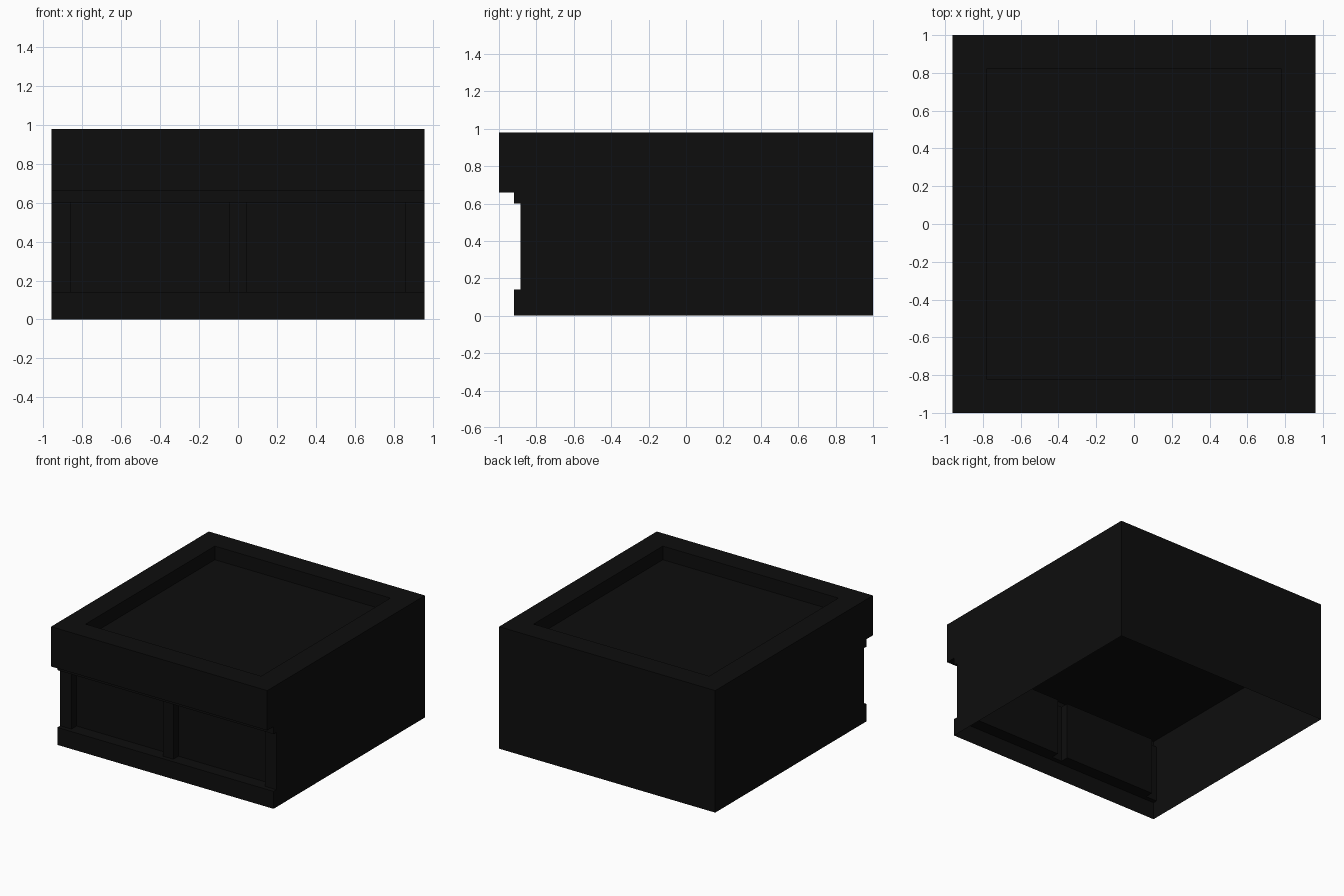
import bpy, bmesh

if "Cube" in bpy.data.objects:
    bpy.data.objects.remove(bpy.data.objects["Cube"])

charcoal = bpy.data.materials.new("charcoal")
charcoal.diffuse_color = (0.0043, 0.0043, 0.0043, 1)
charcoal.use_nodes = True
charcoal.node_tree.nodes["Principled BSDF"].inputs["Base Color"].default_value = charcoal.diffuse_color

W = 0.96                          # half width
SILL, HEAD, SOFFIT = 0.14, 0.60, 0.66
LIP, PIER, GLASS = -0.92, -0.885, -0.82


def finish(name, bm):
    bmesh.ops.remove_doubles(bm, verts=bm.verts, dist=0.0001)
    me = bpy.data.meshes.new(name)
    bm.to_mesh(me)
    bm.free()
    me.materials.append(charcoal)
    ob = bpy.data.objects.new(name, me)
    bpy.context.collection.objects.link(ob)
    return ob


def sheet(name, *polys):
    bm = bmesh.new()
    for poly in polys:
        bm.faces.new([bm.verts.new(p) for p in poly])
    return finish(name, bm)


def loft(name, loops):
    """Closed skin through rectangles given as (half x, half y, z)."""
    bm = bmesh.new()
    rings = [[bm.verts.new((sx * x, sy * y, z))
              for sx, sy in ((-1, -1), (1, -1), (1, 1), (-1, 1))]
             for x, y, z in loops]
    for a, b in zip(rings, rings[1:]):
        for i in range(4):
            j = (i + 1) % 4
            bm.faces.new((a[i], a[j], b[j], b[i]))
    bm.faces.new(rings[0][::-1])
    bm.faces.new(rings[-1])
    return finish(name, bm)


def front_strip(y, z0, z1, x0=-W, x1=W):
    return [(x0, y, z0), (x1, y, z0), (x1, y, z1), (x0, y, z1)]


def flat_strip(z, y0, y1, x0=-W, x1=W, up=True):
    p = [(x0, y0, z), (x1, y0, z), (x1, y1, z), (x0, y1, z)]
    return p if up else p[::-1]


# Roof slab with parapet and sunken deck
loft("roof", [(W, 1, SOFFIT), (W, 1, 0.98), (W - 0.18, 0.82, 0.98),
              (W - 0.18, 0.82, 0.87)])

# Side walls, notched at the shop window
outline = [(LIP, 0), (1, 0), (1, SOFFIT), (LIP, SOFFIT), (LIP, HEAD),
           (PIER, HEAD), (PIER, SILL), (LIP, SILL)]
sheet("right_wall", [(W, y, z) for y, z in outline])
sheet("left_wall", [(-W, y, z) for y, z in reversed(outline)])

# Back wall
sheet("back_wall", front_strip(1, 0, SOFFIT)[::-1])

# Sill and header, with ledges running back to the glass
panes = [(-0.86, -0.045), (0.045, 0.86)]
sheet("sill", front_strip(LIP, 0, SILL), flat_strip(SILL, LIP, PIER),
      *[flat_strip(SILL, PIER, GLASS, a, b) for a, b in panes])
sheet("header", front_strip(LIP, HEAD, SOFFIT),
      flat_strip(HEAD, LIP, PIER, up=False),
      *[flat_strip(HEAD, PIER, GLASS, a, b, up=False) for a, b in panes])

# Window panes
for side, (a, b) in zip(("left", "right"), panes):
    sheet(side + "_window", front_strip(GLASS, SILL, HEAD, a, b))

# Piers beside and between the windows, with reveals
for name, a, b in (("left_pier", -W, -0.86), ("mullion", -0.045, 0.045),
                   ("right_pier", 0.86, W)):
    polys = [front_strip(PIER, SILL, HEAD, a, b)]
    if a > -W:
        polys.append([(a, GLASS, SILL), (a, PIER, SILL),
                      (a, PIER, HEAD), (a, GLASS, HEAD)])
    if b < W:
        polys.append([(b, PIER, SILL), (b, GLASS, SILL),
                      (b, GLASS, HEAD), (b, PIER, HEAD)])
    sheet(name, *polys)
